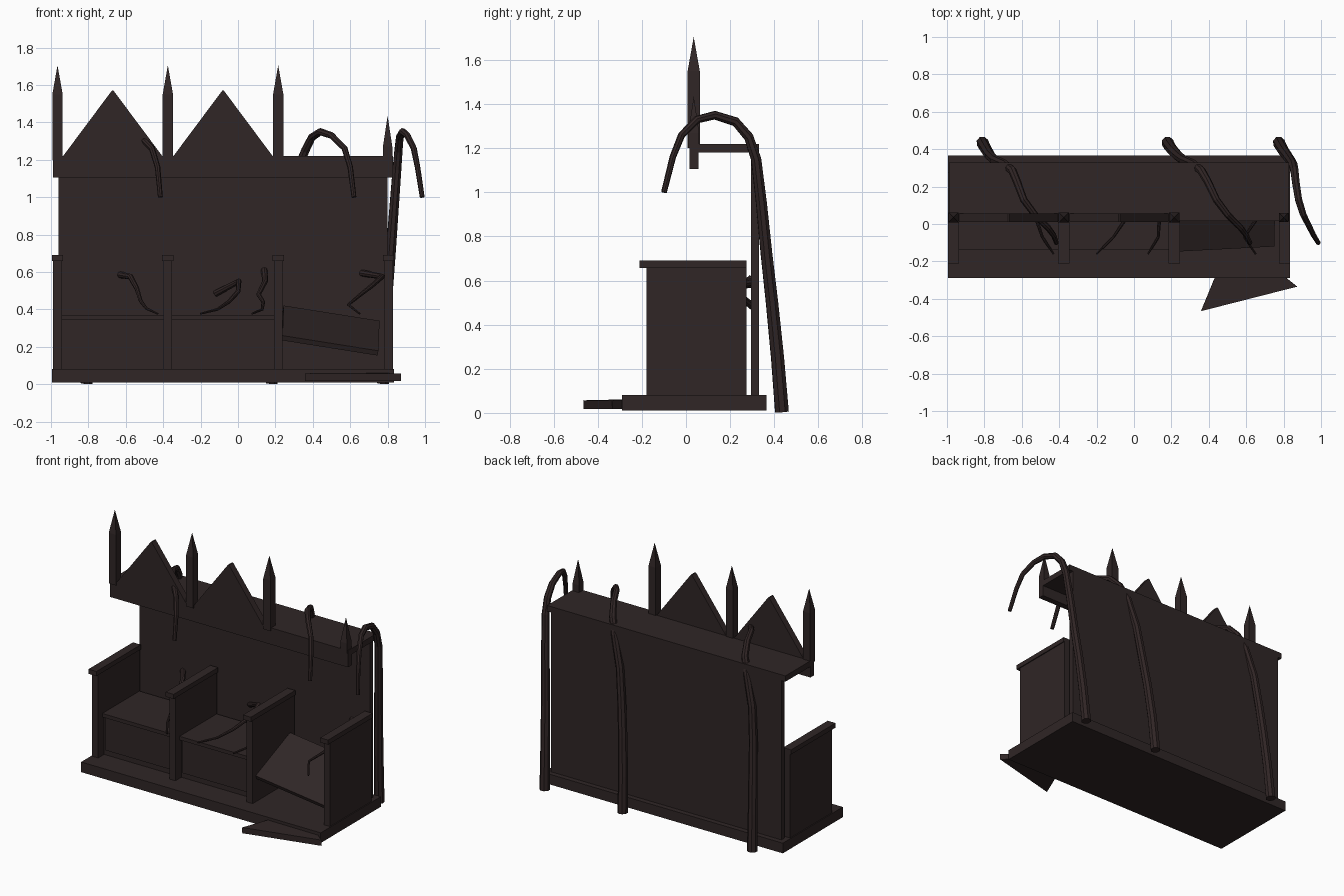
import bpy, bmesh, math
from mathutils import Matrix

if "Cube" in bpy.data.objects:
    bpy.data.objects.remove(bpy.data.objects["Cube"])


def mat(name, rgb):
    m = bpy.data.materials.new(name)
    m.diffuse_color = (*rgb, 1)
    m.use_nodes = True
    m.node_tree.nodes["Principled BSDF"].inputs["Base Color"].default_value = m.diffuse_color
    return m


WOOD = mat("dark wood", (0.029, 0.019, 0.019))
ROOT = mat("dark root", (0.029, 0.018, 0.018))


def finish(name, bm, m):
    bmesh.ops.recalc_face_normals(bm, faces=bm.faces)
    me = bpy.data.meshes.new(name)
    bm.to_mesh(me)
    bm.free()
    me.materials.append(m)
    ob = bpy.data.objects.new(name, me)
    bpy.context.collection.objects.link(ob)
    return ob


def box(name, x0, x1, y0, y1, z0, z1):
    bm = bmesh.new()
    c = ((x0 + x1) / 2, (y0 + y1) / 2, (z0 + z1) / 2)
    bmesh.ops.create_cube(bm, size=1, matrix=Matrix.Translation(c) @ Matrix.Diagonal((x1 - x0, y1 - y0, z1 - z0, 1)))
    return finish(name, bm, WOOD)


def spire(name, x, y, w, z0, z1, z2):
    # square shaft with a pyramid tip
    bm = bmesh.new()
    h = w / 2
    rings = [[bm.verts.new((x + a * h, y + b * h, z)) for a, b in ((-1, -1), (1, -1), (1, 1), (-1, 1))] for z in (z0, z1)]
    tip = bm.verts.new((x, y, z2))
    bm.faces.new(rings[0])
    for i in range(4):
        j = (i + 1) % 4
        bm.faces.new((rings[0][i], rings[0][j], rings[1][j], rings[1][i]))
        bm.faces.new((rings[1][i], rings[1][j], tip))
    return finish(name, bm, WOOD)


def gable(name, matrix, w=0.53, h=0.35, t=0.045):
    # triangular board, base centre at the origin, standing in the xz plane
    bm = bmesh.new()
    pts = ((-w / 2, 0), (w / 2, 0), (0.004, h), (-0.004, h))
    f, b = [[bm.verts.new((x, y, z)) for x, z in pts] for y in (-t / 2, t / 2)]
    bm.faces.new(f)
    bm.faces.new(b)
    for i in range(4):
        j = (i + 1) % 4
        bm.faces.new((f[i], f[j], b[j], b[i]))
    bm.transform(matrix)
    return finish(name, bm, WOOD)


def tube(name, pts, r0, r1):
    # tapering eight-sided root along a path
    cu = bpy.data.curves.new(name, 'CURVE')
    cu.dimensions = '3D'
    cu.bevel_depth = 1
    cu.bevel_resolution = 2
    cu.use_fill_caps = True
    sp = cu.splines.new('POLY')
    sp.points.add(len(pts) - 1)
    for i, p in enumerate(pts):
        sp.points[i].co = (*p, 1)
        sp.points[i].radius = r0 + (r1 - r0) * i / (len(pts) - 1)
    sp.use_smooth = False
    cu.materials.append(ROOT)
    ob = bpy.data.objects.new(name, cu)
    bpy.context.collection.objects.link(ob)
    bpy.ops.object.select_all(action='DESELECT')
    ob.select_set(True)
    bpy.context.view_layer.objects.active = ob
    bpy.ops.object.convert(target='MESH')


# platform, back and canopy
box("platform", -0.995, 0.835, -0.29, 0.365, 0.01, 0.08)
box("back_panel", -0.96, 0.80, 0.295, 0.33, 0.08, 1.19)
box("canopy_top", -0.99, 0.83, 0.055, 0.33, 1.18, 1.22)
box("canopy_fascia", -0.99, 0.83, 0.015, 0.057, 1.105, 1.22)

# partitions with arm rests, and spires above
posts = (-0.965, -0.375, 0.215, 0.805)
for i, x in enumerate(posts):
    box(f"partition_{i}", x - 0.023, x + 0.023, -0.18, 0.275, 0.08, 0.66)
    box(f"arm_rest_{i}", x - 0.03, x + 0.03, -0.21, 0.275, 0.658, 0.69)
    if i < 3:
        spire(f"spire_{i}", x, 0.035, 0.055, 1.2, 1.55, 1.705)
spire("short_spire", 0.80, 0.035, 0.05, 1.2, 1.27, 1.435)

# intact seats and gables
for i in range(2):
    x0, x1 = posts[i] + 0.023, posts[i + 1] - 0.023
    box(f"seat_{i}", x0, x1, -0.135, 0.27, 0.345, 0.37)
    box(f"seat_riser_{i}", x0, x1, -0.115, -0.085, 0.08, 0.346)
    box(f"seat_front_panel_{i}", x0 + 0.013, x1 - 0.013, -0.122, -0.114, 0.115, 0.345)
    gable(f"gable_{i}", Matrix.Translation(((x0 + x1) / 2, 0.033, 1.22)))

# broken seat hanging in the third bay
seat = box("broken_seat", -0.26, 0.26, -0.2, 0.2, -0.014, 0.014)
seat.location = (0.495, 0.055, 0.287)
seat.rotation_euler = (math.radians(24), math.radians(9), math.radians(3))

# fallen gable lying in front
gable("fallen_gable", Matrix.Translation((0.615, -0.40, 0.037)) @ Matrix.Rotation(math.radians(14.3), 4, 'Z')
      @ Matrix.Rotation(math.radians(-88.5), 4, 'X'), t=0.04)

# large roots climbing behind and arching over the canopy
prof = ((0.435, 0.004), (0.415, 0.25), (0.39, 0.5), (0.365, 0.72), (0.342, 0.95), (0.318, 1.15), (0.285, 1.25),
        (0.225, 1.32), (0.13, 1.35), (0.05, 1.33), (-0.02, 1.26), (-0.06, 1.16), (-0.1, 1.0))
arch_x = (
    (-0.81, -0.80, -0.785, -0.77, -0.745, -0.69, -0.65, -0.625, -0.59, -0.53, -0.46, -0.43, -0.415),
    (0.18, 0.19, 0.21, 0.235, 0.265, 0.32, 0.36, 0.395, 0.44, 0.50, 0.57, 0.60, 0.62),
    (0.775, 0.785, 0.80, 0.818, 0.835, 0.85, 0.858, 0.865, 0.88, 0.905, 0.94, 0.96, 0.985),
)
for i, xs in enumerate(arch_x):
    tube(f"large_root_{i}", [(x, y, z) for x, (y, z) in zip(xs, prof)], 0.033, 0.013)

# small roots creeping from the back over the seats
small = (
    ((-0.63, 0.30, 0.585), (-0.575, 0.22, 0.575), (-0.54, 0.12, 0.51), (-0.52, 0.02, 0.445), (-0.49, -0.07, 0.405), (-0.43, -0.16, 0.377)),
    ((-0.12, 0.30, 0.485), (0.005, 0.22, 0.55), (0.0, 0.12, 0.495), (-0.05, 0.02, 0.44), (-0.11, -0.07, 0.40), (-0.20, -0.16, 0.377)),
    ((0.14, 0.30, 0.61), (0.145, 0.22, 0.55), (0.11, 0.12, 0.48), (0.135, 0.02, 0.44), (0.13, -0.07, 0.40), (0.075, -0.16, 0.377)),
    ((0.66, 0.30, 0.595), (0.77, 0.22, 0.575), (0.72, 0.12, 0.53), (0.65, 0.02, 0.475), (0.59, -0.07, 0.425), (0.65, -0.16, 0.377)),
)
for i, p in enumerate(small):
    tube(f"small_root_{i}", p, 0.018, 0.005)
